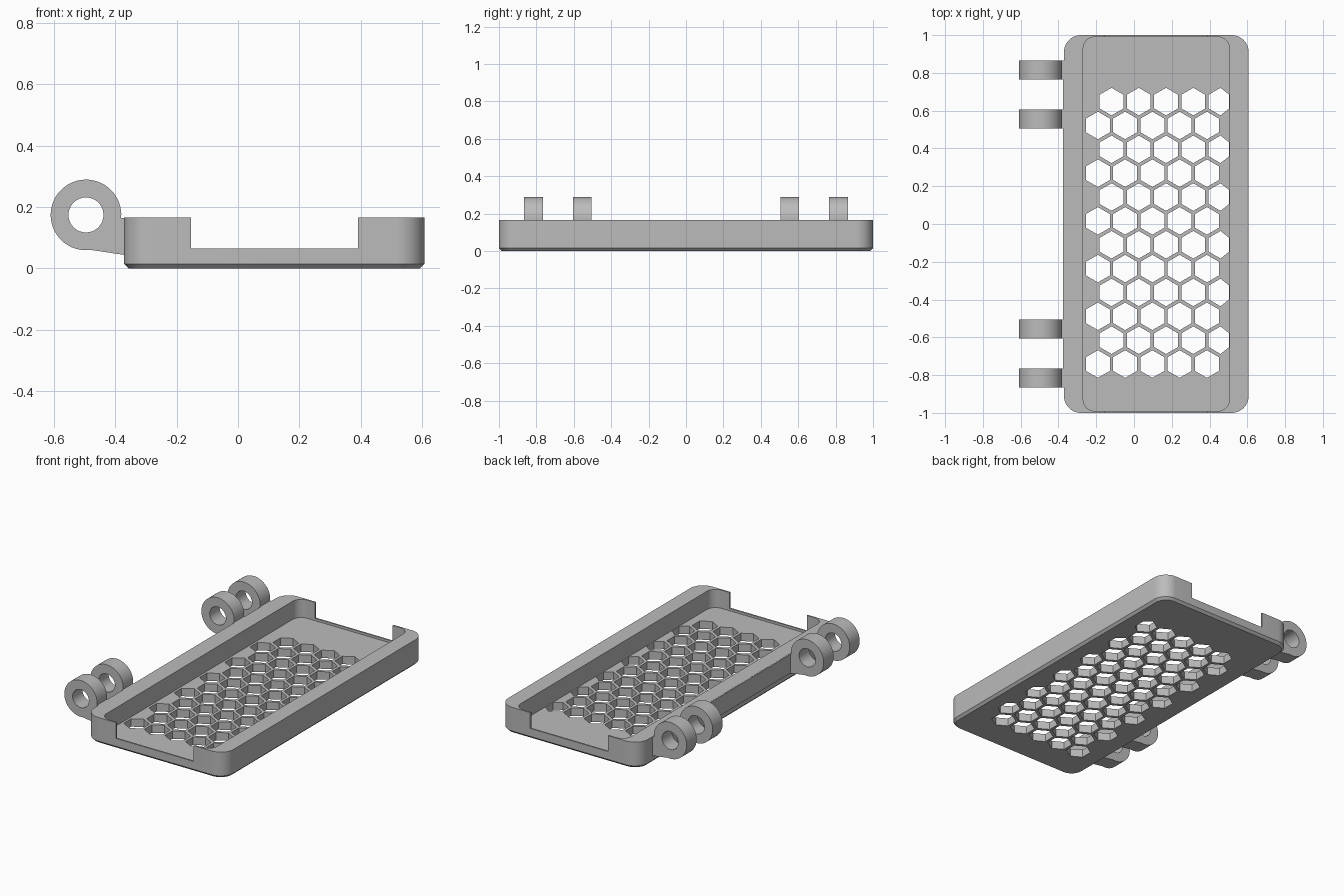
import bpy, bmesh
from math import sin, cos, pi, radians, sqrt

cube = bpy.data.objects.get("Cube")
if cube:
    bpy.data.objects.remove(cube)

grey = bpy.data.materials.new("plain grey")
grey.use_nodes = True
colour = (0.5, 0.5, 0.5, 1)
grey.diffuse_color = colour
grey.node_tree.nodes["Principled BSDF"].inputs["Base Color"].default_value = colour


def add_loft(bm, rings):
    """Closed solid through rings of equal point counts."""
    loops = [[bm.verts.new(p) for p in ring] for ring in rings]
    n = len(loops[0])
    for a, b in zip(loops, loops[1:]):
        for i in range(n):
            j = (i + 1) % n
            bm.faces.new((a[i], a[j], b[j], b[i]))
    bm.faces.new(loops[0][::-1])
    bm.faces.new(loops[-1])


def make(name, solids):
    bm = bmesh.new()
    for rings in solids:
        add_loft(bm, rings)
    bmesh.ops.recalc_face_normals(bm, faces=bm.faces)
    mesh = bpy.data.meshes.new(name)
    bm.to_mesh(mesh)
    bm.free()
    mesh.materials.append(grey)
    ob = bpy.data.objects.new(name, mesh)
    bpy.context.collection.objects.link(ob)
    return ob


def activate(ob):
    bpy.ops.object.select_all(action='DESELECT')
    ob.select_set(True)
    bpy.context.view_layer.objects.active = ob


def cut(ob, cutter):
    cutter.hide_render = True
    activate(ob)
    mod = ob.modifiers.new("cut", 'BOOLEAN')
    mod.operation = 'DIFFERENCE'
    mod.solver = 'EXACT'
    mod.object = cutter
    bpy.ops.object.modifier_apply(modifier=mod.name)
    bpy.data.objects.remove(cutter)


def smooth(ob):
    activate(ob)
    bpy.ops.object.shade_smooth_by_angle(angle=radians(30))


CX = 0.118  # tray centre line


def rounded(hx, hy, r, z, steps=10):
    """Rounded rectangle ring around the tray centre."""
    pts = []
    for q, (sx, sy) in enumerate([(1, 1), (-1, 1), (-1, -1), (1, -1)]):
        for k in range(steps + 1):
            a = (q + k / steps) * pi / 2
            pts.append((CX + sx * (hx - r) + r * cos(a), sy * (hy - r) + r * sin(a), z))
    return pts


def box(x0, x1, y0, y1, z0, z1):
    return [[(x0, y0, z), (x1, y0, z), (x1, y1, z), (x0, y1, z)] for z in (z0, z1)]


# Tray with chamfered bottom edge
HX, FLOOR, TOP = 0.489, 0.05, 0.165
tray = make("tray", [[rounded(HX - 0.015, 0.985, 0.075, 0),
                      rounded(HX, 1, 0.09, 0.015),
                      rounded(HX, 1, 0.09, TOP)]])

# Cavity and the notches through both end walls
cut(tray, make("cavity_cutter", [[rounded(0.387, 0.99, 0.06, z) for z in (FLOOR, 0.3)]]))
cut(tray, make("notch_cutter", [box(-0.153, 0.39, -1.1, 1.1, 0.065, 0.4)]))

# Honeycomb holes, trimmed at the inner wall
R, PITCH, ROW = 0.073, 0.1443, 0.1263
holes = []
for row in range(12):
    y = 0.648 - row * ROW
    for col in range(5):
        x = -0.119 + col * PITCH - (row % 2) * PITCH / 2
        holes.append([[(min(x + R * sin(k * pi / 3), 0.504), y + R * cos(k * pi / 3), z)
                       for k in range(6)] for z in (-0.1, 0.1)])
cut(tray, make("honeycomb_cutter", holes))
smooth(tray)

# Thin mounting strip along the hinge side
make("hinge_strip", [box(-0.377, -0.36, -0.865, 0.865, 0.045, TOP - 0.001)])

# Hinge knuckles: ring with a tail joined to the strip
HCX, HCZ, HR, HOLE = -0.495, 0.174, 0.115, 0.057


def arc(r, a0, a1, n):
    return [(HCX + r * cos(radians(a0 + (a1 - a0) * k / n)),
             HCZ + r * sin(radians(a0 + (a1 - a0) * k / n))) for k in range(n + 1)]


outline = arc(HR, -5, 278, 44) + [(-0.365, 0.043), (-0.365, 0.163)]
bore = arc(HOLE, 0, 350, 35)
for side, sign in (("front", -1), ("back", 1)):
    for place, inner in (("inner", 0.505), ("outer", 0.765)):
        y0, y1 = sign * inner, sign * (inner + 0.1)
        knuckle = make(f"hinge_knuckle_{side}_{place}",
                       [[[(x, y, z) for x, z in outline] for y in (y0, y1)]])
        cut(knuckle, make("bore_cutter",
                          [[[(x, y, z) for x, z in bore] for y in (y0 - sign * 0.05, y1 + sign * 0.05)]]))
        smooth(knuckle)
